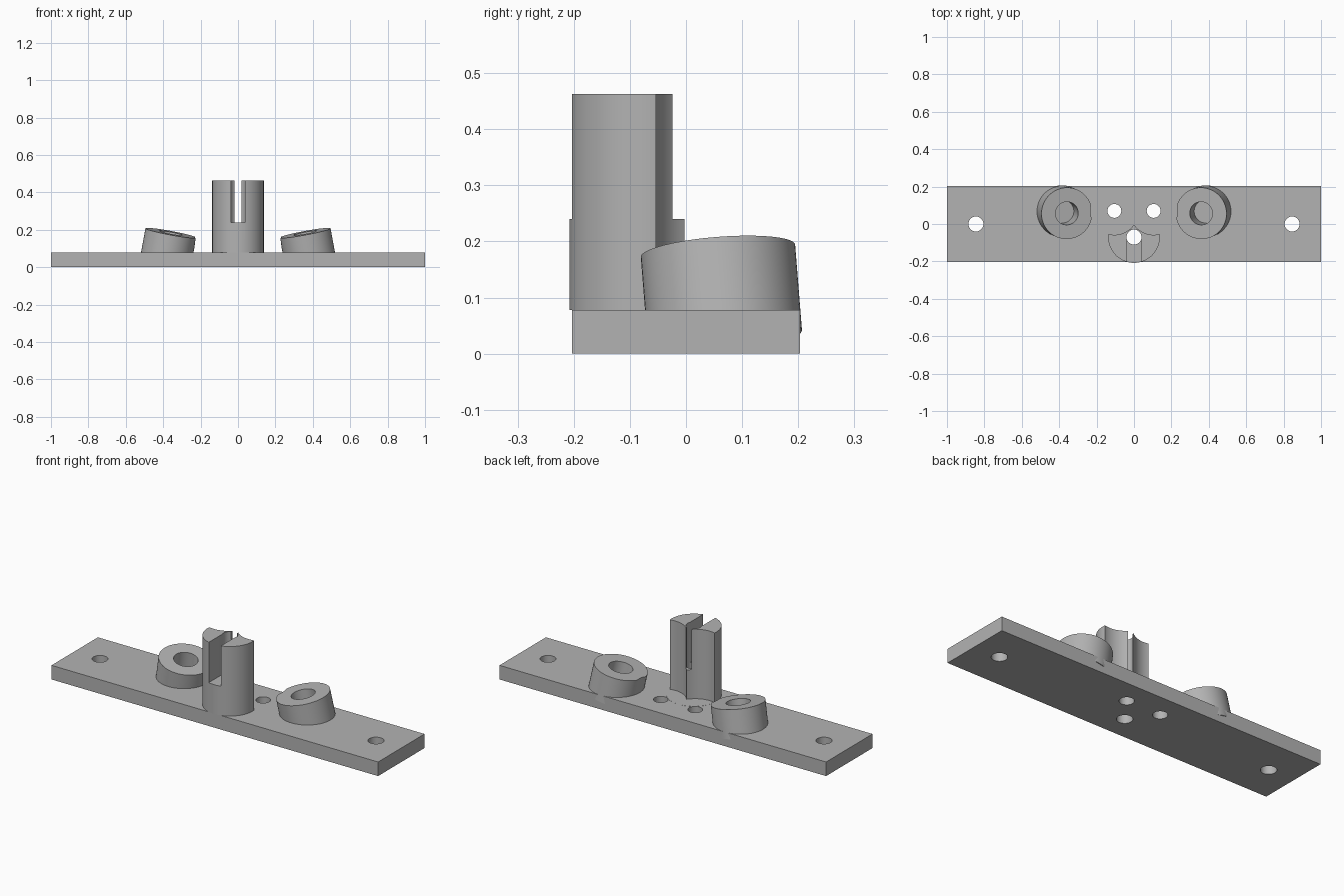
import bpy
from mathutils import Vector

cube = bpy.data.objects.get("Cube")
if cube:
    bpy.data.objects.remove(cube, do_unlink=True)

grey = bpy.data.materials.new("plain_grey")
grey.use_nodes = True
COLOUR = (0.45, 0.45, 0.45, 1)
grey.diffuse_color = COLOUR
grey.node_tree.nodes["Principled BSDF"].inputs["Base Color"].default_value = COLOUR

TOP = 0.078        # plate thickness
R = 0.138          # post and boss radius
POST_Y = -0.07
POST_TOP = 0.463


def finish(name):
    ob = bpy.context.object
    ob.name = name
    ob.data.materials.append(grey)
    bpy.ops.object.transform_apply(location=False, rotation=False, scale=True)
    return ob


def box(name, low, high):
    low, high = Vector(low), Vector(high)
    bpy.ops.mesh.primitive_cube_add(size=1, location=(low + high) / 2)
    bpy.context.object.scale = high - low
    return finish(name)


def rod(name, start, end, radius):
    start, end = Vector(start), Vector(end)
    axis = end - start
    bpy.ops.mesh.primitive_cylinder_add(vertices=64, radius=radius, depth=axis.length,
                                        location=(start + end) / 2)
    bpy.context.object.rotation_euler = axis.to_track_quat('Z', 'Y').to_euler()
    return finish(name)


def upright(name, x, y, low, high, radius):
    return rod(name, (x, y, low), (x, y, high), radius)


def cut(ob, cutters):
    bpy.ops.object.select_all(action='DESELECT')
    bpy.context.view_layer.objects.active = ob
    ob.select_set(True)
    for cutter in cutters:
        cutter.hide_render = True
        mod = ob.modifiers.new("cut", 'BOOLEAN')
        mod.operation = 'DIFFERENCE'
        mod.solver = 'EXACT'
        mod.object = cutter
        bpy.ops.object.modifier_apply(modifier=mod.name)
    bpy.ops.object.shade_smooth_by_angle(angle=0.5)


# Main parts
plate = box("base_plate", (-1, -0.203, 0), (1, 0.203, TOP))
post = upright("slotted_post", 0, POST_Y, TOP, POST_TOP, R)

# Vertical bores and the two slots in the post
bore = upright("bore_cutter", 0, POST_Y, -0.1, 0.6, 0.04)
front_slot = box("front_slot_cutter", (-0.037, -0.3, 0.24), (0.037, POST_Y, 0.6))
back_slot = box("back_slot_cutter", (-0.018, POST_Y, 0.24), (0.018, 0.1, 0.6))
plate_cutters = [bore]
clearances = []
for s in (-1, 1):
    plate_cutters.append(upright("end_hole_cutter", s * 0.845, 0, -0.1, 0.2, 0.04))
    plate_cutters.append(upright("screw_hole_cutter", s * 0.105, 0.07, -0.1, 0.2, 0.037))
    # Screw head clearance trims the post and bosses
    clearances.append(upright("clearance_cutter", s * 0.105, 0.07, 0.0785, 0.6, 0.128))
cut(post, [bore, front_slot, back_slot] + clearances)

# Tilted bosses with blind holes
boss_cutters = []
for s, side in ((-1, "right"), (1, "left")):
    axis = Vector((-0.185 * s, -0.08, 1)).normalized()
    tip = Vector((0.359 * s, 0.057, 0.183))
    boss = rod(side + "_boss", tip - axis * 0.155, tip, R)
    hole = rod("boss_hole_cutter", tip - axis * 0.13, tip + axis * 0.1, 0.062)
    cut(boss, [hole] + clearances)
    boss_cutters.append(hole)

cut(plate, plate_cutters + boss_cutters)
for cutter in plate_cutters + boss_cutters + clearances + [front_slot, back_slot]:
    bpy.data.objects.remove(cutter, do_unlink=True)
